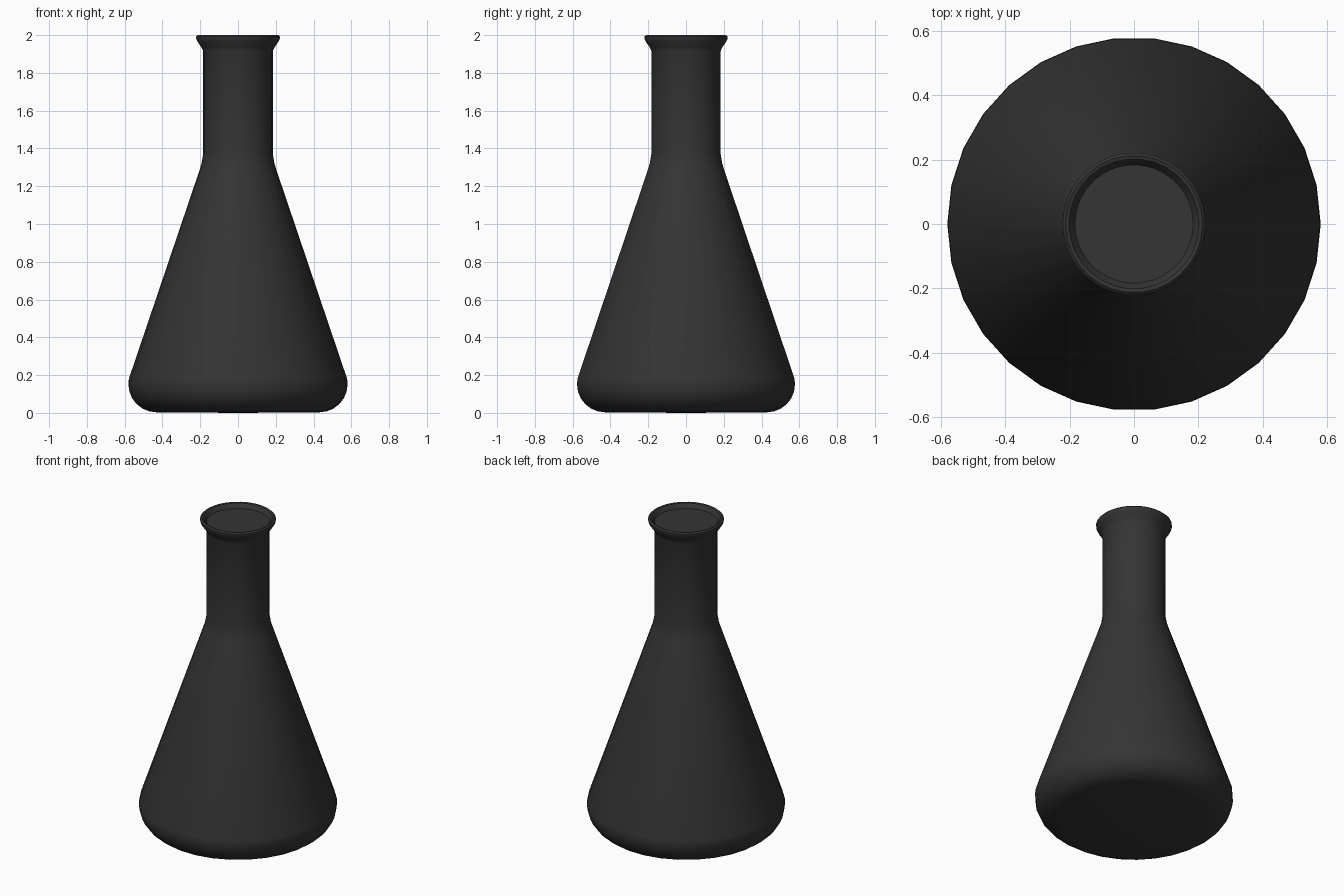
import bpy, bmesh, math

if "Cube" in bpy.data.objects:
    bpy.data.objects.remove(bpy.data.objects["Cube"])

SIDES = 30

# Half profile (radius, height): base, rounded heel, cone, neck, flared lip, recessed top
profile = [(0, 0), (0.43, 0.003)]
for i in range(1, 7):
    a = math.radians(90 * i / 6)
    profile.append((0.43 + 0.15 * math.sin(a), 0.003 + 0.147 * (1 - math.cos(a))))
profile += [(0.578, 0.18), (0.202, 1.29), (0.192, 1.325), (0.184, 1.375),
            (0.184, 1.915), (0.193, 1.935), (0.214, 1.965), (0.222, 1.983), (0.222, 1.992),
            (0.213, 2.0), (0.202, 1.997), (0.184, 1.97), (0, 1.97)]


def lathe(name, points, sides):
    bm = bmesh.new()
    rings = []
    for r, z in points:
        if r == 0:
            rings.append([bm.verts.new((0, 0, z))])
        else:
            rings.append([bm.verts.new((r * math.cos(2 * math.pi * k / sides),
                                        r * math.sin(2 * math.pi * k / sides), z))
                          for k in range(sides)])
    for lo, hi in zip(rings, rings[1:]):
        for k in range(sides):
            n = (k + 1) % sides
            if len(lo) == 1:
                bm.faces.new((lo[0], hi[n], hi[k]))
            elif len(hi) == 1:
                bm.faces.new((lo[k], lo[n], hi[0]))
            else:
                bm.faces.new((lo[k], lo[n], hi[n], hi[k]))
    mesh = bpy.data.meshes.new(name)
    bm.to_mesh(mesh)
    bm.free()
    obj = bpy.data.objects.new(name, mesh)
    bpy.context.collection.objects.link(obj)
    return obj


# Conical flask body
flask = lathe("flask", profile, SIDES)
mat = bpy.data.materials.new("dark_glass")
mat.diffuse_color = (0.035, 0.035, 0.035, 1)
mat.use_nodes = True
mat.node_tree.nodes["Principled BSDF"].inputs["Base Color"].default_value = mat.diffuse_color
flask.data.materials.append(mat)
bpy.context.view_layer.objects.active = flask
flask.select_set(True)
bpy.ops.object.shade_smooth_by_angle(angle=math.radians(35))
